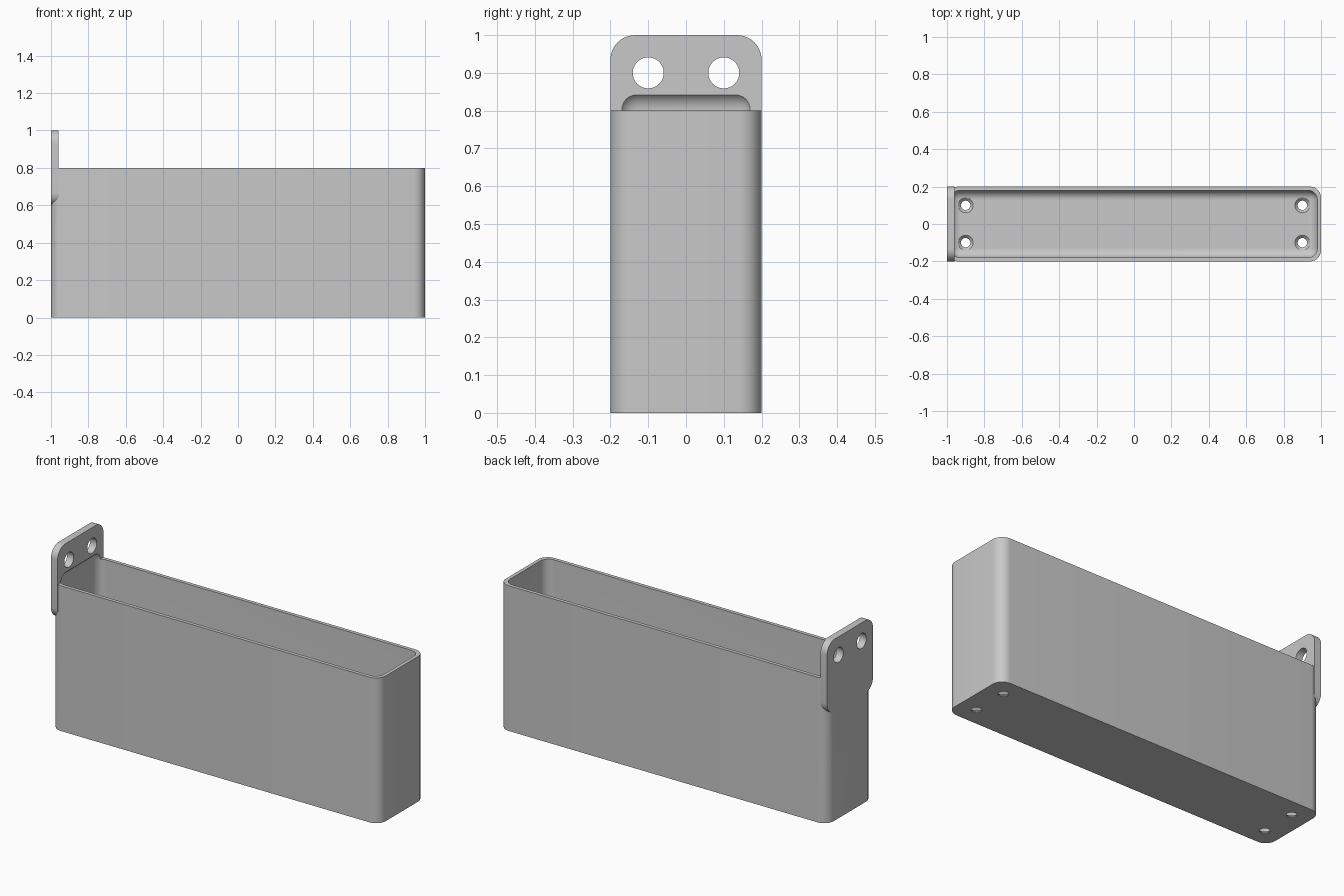
import bpy
import bmesh
from math import radians
from mathutils import Matrix, Vector

default = bpy.data.objects.get("Cube")
if default:
    bpy.data.objects.remove(default, do_unlink=True)

grey = bpy.data.materials.new("light grey")
grey.use_nodes = True
colour = (0.58, 0.58, 0.58, 1)
grey.diffuse_color = colour
grey.node_tree.nodes["Principled BSDF"].inputs["Base Color"].default_value = colour


def add_object(name, bm):
    mesh = bpy.data.meshes.new(name)
    bm.to_mesh(mesh)
    bm.free()
    mesh.materials.append(grey)
    obj = bpy.data.objects.new(name, mesh)
    bpy.context.collection.objects.link(obj)
    return obj


def rounded_box(name, low, high, radius, axis=None):
    """Box with rounded edges: all of them, or only those along one axis."""
    low, high = Vector(low), Vector(high)
    bm = bmesh.new()
    bmesh.ops.create_cube(bm, size=1)
    bmesh.ops.scale(bm, vec=high - low, verts=bm.verts)
    bmesh.ops.translate(bm, vec=(low + high) / 2, verts=bm.verts)
    edges = [e for e in bm.edges if axis is None
             or abs((e.verts[0].co - e.verts[1].co)[axis]) > 1e-4]
    bmesh.ops.bevel(bm, geom=edges, offset=radius, segments=10,
                    profile=0.5, affect='EDGES')
    return add_object(name, bm)


def cone(name, centre, bottom, top, depth, turn=Matrix()):
    bm = bmesh.new()
    bmesh.ops.create_cone(bm, cap_ends=True, segments=40, radius1=bottom,
                          radius2=top, depth=depth,
                          matrix=Matrix.Translation(centre) @ turn)
    return add_object(name, bm)


def combine(target, tool, operation):
    mod = target.modifiers.new(operation.lower(), 'BOOLEAN')
    mod.operation = operation
    mod.solver = 'EXACT'
    mod.object = tool
    tool.hide_render = True
    bpy.context.view_layer.objects.active = target
    bpy.ops.object.modifier_apply(modifier=mod.name)
    bpy.data.objects.remove(tool, do_unlink=True)


# Outer body and hanging plate joined into one solid
bin_body = rounded_box("wall_bin", (-1, -0.2, 0), (1, 0.2, 0.8), 0.06, axis=2)
plate = rounded_box("hanging_plate", (-1, -0.2, 0.6), (-0.96, 0.2, 1), 0.065, axis=0)
combine(bin_body, plate, 'UNION')

# Cavity with rounded floor edges, which also scoops into the plate
cavity = rounded_box("cavity_cutter", (-0.98, -0.18, 0.02), (0.98, 0.18, 0.852), 0.05)
combine(bin_body, cavity, 'DIFFERENCE')

for y in (-0.1, 0.1):
    # Screw holes through the plate
    hole = cone("plate_hole_cutter", (-0.98, y, 0.9), 0.041, 0.041, 0.2,
                Matrix.Rotation(radians(90), 4, 'Y'))
    combine(bin_body, hole, 'DIFFERENCE')
    # Countersunk holes through the floor
    for x in (-0.9, 0.9):
        hole = cone("floor_hole_cutter", (x, y, 0), 0.025, 0.025, 0.1)
        combine(bin_body, hole, 'DIFFERENCE')
        sink = cone("countersink_cutter", (x, y, 0.02), 0.025, 0.055, 0.03)
        combine(bin_body, sink, 'DIFFERENCE')

# Smooth the rounded edges, keep the hard ones crisp
bpy.ops.object.select_all(action='DESELECT')
bin_body.select_set(True)
bpy.context.view_layer.objects.active = bin_body
bpy.ops.object.shade_smooth_by_angle(angle=radians(30))
